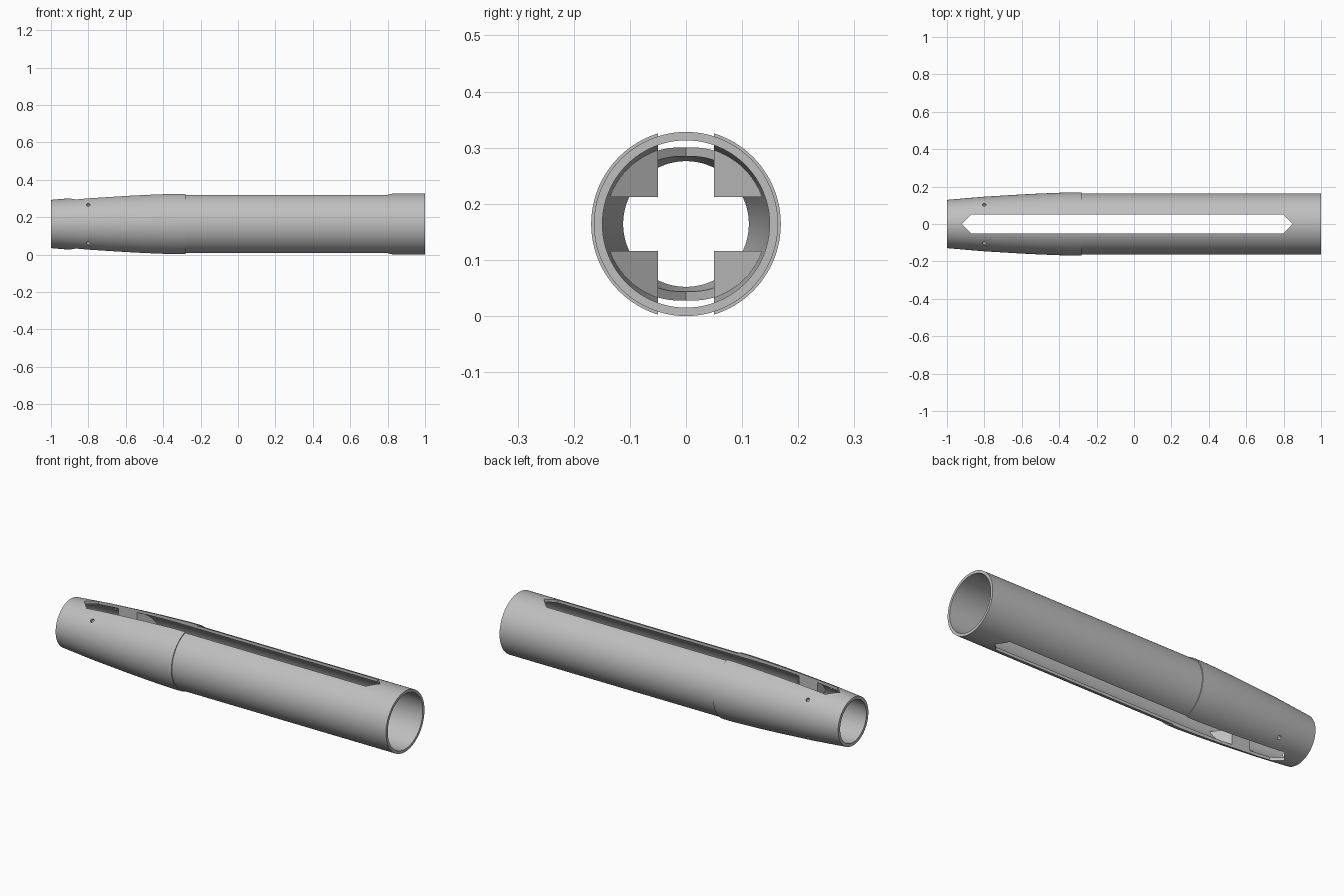
import bpy, bmesh, math
from mathutils import Matrix, Vector

AXIS_Z = 0.164   # height of the tube's centre line
HALF = 0.05      # half width of the slot

cube = bpy.data.objects.get("Cube")
if cube:
    bpy.data.objects.remove(cube)

metal = bpy.data.materials.new("plain grey")
metal.use_nodes = True
grey = (0.52, 0.52, 0.52, 1)
metal.diffuse_color = grey
metal.node_tree.nodes["Principled BSDF"].inputs["Base Color"].default_value = grey


def add(name, bm):
    bmesh.ops.recalc_face_normals(bm, faces=bm.faces)
    mesh = bpy.data.meshes.new(name)
    bm.to_mesh(mesh)
    bm.free()
    mesh.materials.append(metal)
    ob = bpy.data.objects.new(name, mesh)
    ob.location.z = AXIS_Z
    bpy.context.collection.objects.link(ob)
    return ob


def lathe(name, points):
    """Turn a closed (x, radius) outline around the long axis."""
    bm = bmesh.new()
    vs = [bm.verts.new((x, 0, r)) for x, r in points]
    es = [bm.edges.new((a, b)) for a, b in zip(vs, vs[1:] + vs[:1])]
    bmesh.ops.spin(bm, geom=vs + es, axis=(1, 0, 0), cent=(0, 0, 0),
                   angle=math.tau, steps=96, use_duplicate=False)
    bmesh.ops.remove_doubles(bm, verts=bm.verts, dist=1e-5)
    return add(name, bm)


def prism(name, outline, z0, z1):
    """Extrude an (x, y) outline from z0 to z1."""
    bm = bmesh.new()
    face = bm.faces.new([bm.verts.new((x, y, z0)) for x, y in outline])
    top = bmesh.ops.extrude_face_region(bm, geom=[face])["geom"]
    bmesh.ops.translate(bm, vec=(0, 0, z1 - z0),
                        verts=[v for v in top if isinstance(v, bmesh.types.BMVert)])
    return add(name, bm)


def combine(ob, tool, operation):
    mod = ob.modifiers.new("cut", 'BOOLEAN')
    mod.object, mod.operation, mod.solver = tool, operation, 'EXACT'
    apply(ob, mod)
    bpy.data.objects.remove(tool)


def apply(ob, mod):
    bpy.context.view_layer.update()
    bpy.ops.object.select_all(action='DESELECT')
    bpy.context.view_layer.objects.active = ob
    ob.select_set(True)
    bpy.ops.object.modifier_apply(modifier=mod.name)


def smooth(ob):
    bpy.ops.object.select_all(action='DESELECT')
    bpy.context.view_layer.objects.active = ob
    ob.select_set(True)
    bpy.ops.object.shade_smooth_by_angle(angle=math.radians(25))


# Tube: tapered nose with a raised shoulder, then a straight body
outer = [(-1, 0.129), (-0.92, 0.136), (-0.8, 0.146), (-0.7, 0.152), (-0.6, 0.158),
         (-0.5, 0.163), (-0.4, 0.167), (-0.34, 0.169), (-0.28, 0.169),
         (-0.28, 0.164), (1, 0.164)]
bore = [(1, 0.149), (-0.4, 0.149), (-0.5, 0.147), (-0.6, 0.143), (-0.7, 0.137),
        (-0.8, 0.130), (-0.92, 0.120), (-1, 0.112)]
tube = lathe("tube", outer + bore)

# Long pointed slot through top and bottom
combine(tube, prism("slot_cutter", [(-0.92, 0), (-0.87, -HALF), (0.8, -HALF),
                                    (0.85, 0), (0.8, HALF), (-0.87, HALF)],
                    -0.3, 0.3), 'DIFFERENCE')

# Four pin holes on the diagonals of the nose
for side in (-1, 1):
    bm = bmesh.new()
    bmesh.ops.create_cone(bm, cap_ends=True, segments=20, radius1=0.01, radius2=0.01,
                          depth=0.6, matrix=Matrix.Translation((-0.8, 0, 0))
                          @ Matrix.Rotation(side * math.pi / 4, 4, 'X'))
    combine(tube, add("pin_hole_cutter", bm), 'DIFFERENCE')
smooth(tube)

# Four wedge blocks in the nose that leave a cross-shaped passage
blocks = prism("guide_blocks", [(-0.75, HALF), (-0.64, HALF), (-0.55, 0.17),
                                (-0.75, 0.17)], 0.048, 0.2)
mirror = blocks.modifiers.new("mirror", 'MIRROR')
mirror.use_axis = (False, True, True)
apply(blocks, mirror)
plug = [(x, r + 0.004) for x, r in bore[1:]]
combine(blocks, lathe("plug", plug + [(-1, 0), (-0.4, 0)]), 'INTERSECT')
smooth(blocks)
